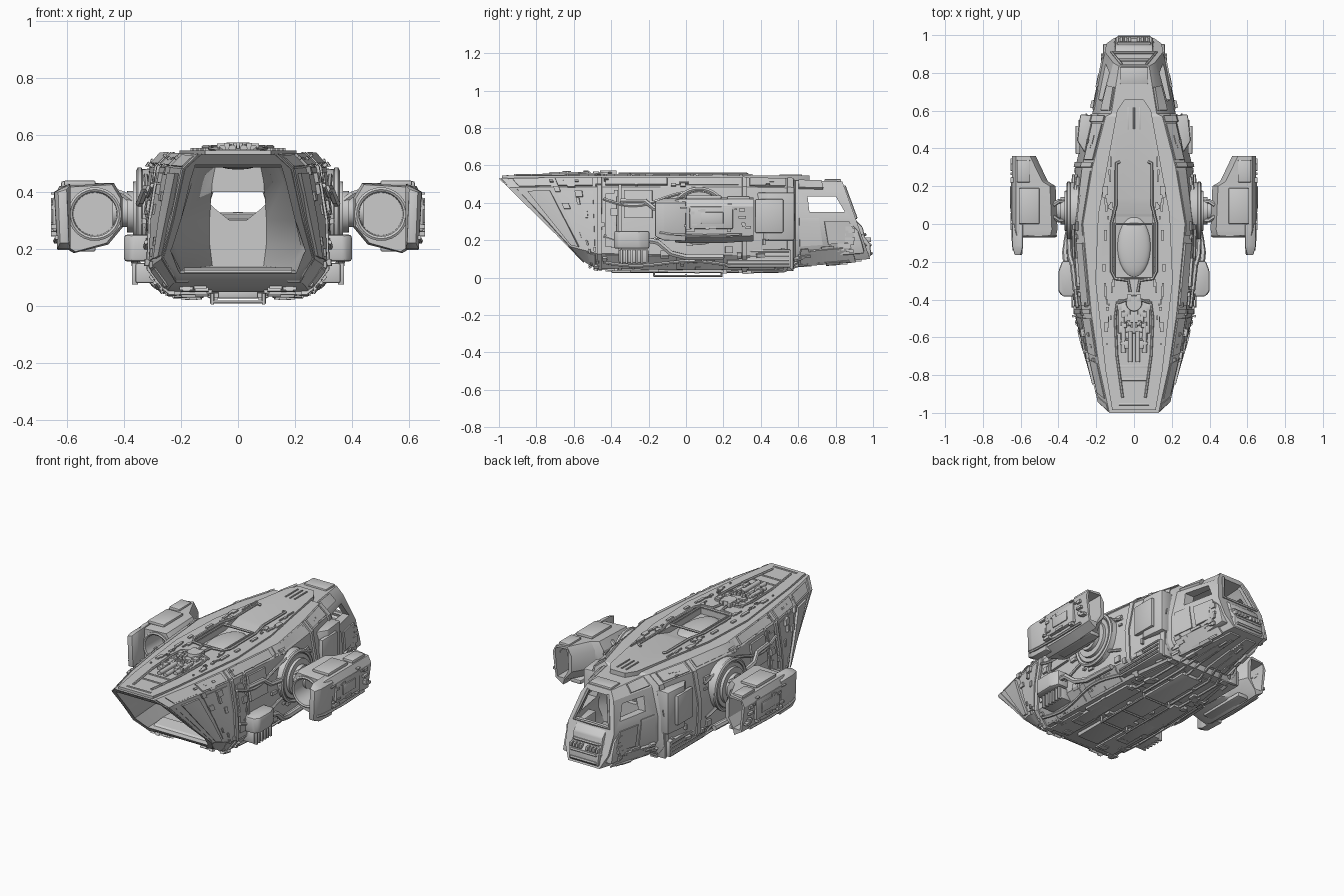
import bpy, bmesh, random
from math import sin, cos, pi
from mathutils import Vector, Matrix

if "Cube" in bpy.data.objects:
    bpy.data.objects.remove(bpy.data.objects["Cube"])

random.seed(4)

def finish(name, bm, mirror=False):
    bmesh.ops.recalc_face_normals(bm, faces=bm.faces[:])
    me = bpy.data.meshes.new(name)
    bm.to_mesh(me); bm.free()
    ob = bpy.data.objects.new(name, me)
    bpy.context.collection.objects.link(ob)
    if mirror:
        m = ob.modifiers.new("mirror", 'MIRROR'); m.use_mirror_merge = False
    return ob

def loft(name, rings, mirror=False, bevel=0):
    bm = bmesh.new()
    vs = [[bm.verts.new(p) for p in r] for r in rings]
    n = len(vs[0])
    for a, b in zip(vs, vs[1:]):
        for i in range(n):
            bm.faces.new((a[i], a[(i+1) % n], b[(i+1) % n], b[i]))
    bm.faces.new(vs[0]); bm.faces.new(vs[-1])
    if bevel:
        bmesh.ops.recalc_face_normals(bm, faces=bm.faces[:])
        bmesh.ops.bevel(bm, geom=bm.edges[:], offset=bevel, segments=2, affect='EDGES', profile=.5)
    return finish(name, bm, mirror)

def prism(name, pts, axis, a, b, mirror=False, bevel=0):
    def at(p, c):
        q = list(p); q.insert(axis, c); return q
    return loft(name, [[at(p, a) for p in pts], [at(p, b) for p in pts]], mirror, bevel)

def box(name, x, y, z, mirror=False, bevel=.006):
    return prism(name, [(x[0], y[0]), (x[1], y[0]), (x[1], y[1]), (x[0], y[1])], 2, z[0], z[1], mirror, bevel)

def cyl(name, c, r1, r2, depth, axis='X', mirror=False, seg=40):
    bm = bmesh.new()
    rot = {'X': Matrix.Rotation(pi/2, 4, 'Y'), 'Y': Matrix.Rotation(-pi/2, 4, 'X'), 'Z': Matrix()}[axis]
    bmesh.ops.create_cone(bm, cap_ends=True, segments=seg, radius1=r1, radius2=r2, depth=depth,
                          matrix=Matrix.Translation(c) @ rot)
    return finish(name, bm, mirror)

def pipe(name, pts, r=.007, mirror=False, closed=False):
    cu = bpy.data.curves.new(name, 'CURVE'); cu.dimensions = '3D'
    cu.bevel_depth = r; cu.bevel_resolution = 1; cu.use_fill_caps = True
    sp = cu.splines.new('POLY'); sp.points.add(len(pts)-1); sp.use_cyclic_u = closed
    for p, q in zip(sp.points, pts): p.co = (*q, 1)
    tmp = bpy.data.objects.new(name, cu)
    bpy.context.collection.objects.link(tmp)
    bm = bmesh.new()
    bm.from_mesh(tmp.evaluated_get(bpy.context.evaluated_depsgraph_get()).to_mesh())
    bpy.data.objects.remove(tmp)
    return finish(name, bm, mirror)

def cut(ob, cutter, keep=False):
    m = ob.modifiers.new("cut", 'BOOLEAN'); m.operation = 'DIFFERENCE'; m.object = cutter; m.solver = 'EXACT'
    bpy.context.view_layer.objects.active = ob
    bpy.ops.object.modifier_apply(modifier=m.name)
    if not keep: bpy.data.objects.remove(cutter)

# Hull stations: y, shear, half widths (roof, shoulder, waist, lower, belly), roof z, belly z
HULL = [(-1, 1.02, .13, .185, .225, .26, .215, .53, .09), (-.75, .5, .185, .235, .27, .29, .235, .535, .07),
        (-.48, 0, .225, .275, .305, .31, .25, .535, .05), (0, 0, .27, .31, .33, .32, .25, .535, .04),
        (.3, 0, .22, .275, .31, .30, .24, .535, .04), (.57, 0, .15, .215, .25, .25, .2, .53, .045),
        (.585, 0, .12, .18, .22, .22, .17, .52, .07), (.83, .36, .08, .11, .155, .145, .105, .515, .1)]
BAY = [(-1.06, 1.02, .15, .165, .2, .235, .205, .495, .11), (-.45, .1, .15, .17, .2, .24, .2, .485, .125),
       (0, 0, .14, .16, .2, .22, .18, .485, .13), (.5, 0, .08, .09, .1, .1, .09, .485, .14),
       (.6, 0, .08, .12, .17, .17, .13, .485, .18), (.8, .36, .07, .09, .12, .12, .09, .485, .2)]

def half(s):
    y, sh, a, b, c, d, e, zt, zb = s
    prof = [(a, zt), (b, zt-.05), (c, .3), (d, zb+.08), (e, zb)]
    return [Vector((x, y+(.53-z)*sh, z)) for x, z in prof]

def ring(s):
    h = half(s)
    return h + [Vector((-p.x, p.y, p.z)) for p in reversed(h)]

hull = loft("hull", [ring(s) for s in HULL])
cut(hull, loft("bay_cutter", [ring(s) for s in BAY]))
cut(hull, prism("windshield_cutter", [(-.065, .485), (.065, .485), (.115, .32), (-.115, .32)], 1, .77, 1.1))
cut(hull, prism("side_window_cutter", [(.65, .435), (.8, .435), (.85, .35), (.66, .35)], 0, -.4, .4))

# Raised roof spine with a sunken hatch
side = [(.05, .66), (.09, .6), (.19, .05), (.205, -.3), (.15, -.78), (.115, -.985)]
spine = prism("roof_spine", side + [(-x, y) for x, y in reversed(side)], 2, .515, .545)
well = prism("well_cutter", [(.02, .51), (.22, .57), (-.28, .57), (-.28, .51)], 0, -.095, .095)
cut(hull, well, True); cut(spine, well)
bm = bmesh.new()
bmesh.ops.create_uvsphere(bm, u_segments=32, v_segments=16, radius=1,
    matrix=Matrix.Translation((0, -.12, .508)) @ Matrix.Diagonal((.088, .16, .03, 1)))
finish("roof_hatch_dome", bm)

# Plates that follow the hull surface; t runs 0 roof edge .. 4 belly edge .. 5 keel
def hull_pt(y, t):
    k = max(i for i in range(len(HULL)-1) if HULL[i][0] <= y or i == 0)
    a, b = HULL[k], HULL[k+1]
    f = (y-a[0])/(b[0]-a[0])
    h = half([p+(q-p)*f for p, q in zip(a, b)])
    h.append(Vector((0, h[4].y, h[4].z)))
    i = min(int(t), 4)
    return h[i].lerp(h[i+1], t-i)

def hull_off(y, t, d):
    p, e = hull_pt(y, t), .004
    n = (hull_pt(y+e, t)-hull_pt(y-e, t)).cross(hull_pt(y, min(t+.05, 5))-hull_pt(y, max(t-.05, 0))).normalized()
    return p + n*d*(1 if n.dot(p-Vector((0, p.y, .3))) > 0 else -1)

def plate(name, y0, y1, t0, t1, d=.01):
    ys = [y0+(y1-y0)*i/6 for i in range(7)] if y1-y0 > .08 else [y0, y1]
    ts = [t0] + [i for i in range(6) if t0+.02 < i < t1-.02] + [t1]
    rings = []
    for y in ys:
        rings.append([hull_off(y, t, d) for t in ts] + [hull_off(y, t, -.008) for t in reversed(ts)])
    return loft(name, rings, True)

for i, (y0, y1) in enumerate([(-.99, -.955), (-.475, -.45), (-.36, -.345), (.3, .325), (.54, .569)]):
    plate(f"hull_rib_{i}", y0, y1, .05, 4.2, .01 if i else .006)
plates = [(-.93, -.74, .15, .9), (-.7, -.5, .1, .9), (-.43, -.1, .1, .85), (-.06, .28, .1, .8), (.34, .53, .1, .9),
          (-.9, -.76, 1.1, 2.9), (-.72, -.5, 1.1, 2.85), (-.43, -.37, 1.2, 2.8), (-.33, -.18, 1.1, 1.9),
          (-.43, -.1, 3.05, 3.9), (-.05, .2, 3.0, 3.9), (.6, .72, .1, .9), (.6, .68, 1.9, 2.9), (.7, .8, 2.0, 2.9),
          (.6, .78, 3.1, 4), (-.66, -.5, 3.1, 3.9), (-.45, -.2, 4.1, 4.6), (-.15, .2, 4.1, 4.5), (.24, .52, 4.1, 4.7),
          (.6, .8, 4.2, 4.8)]
for i, p in enumerate(plates):
    plate(f"armour_plate_{i}", *p, d=.005 + .004*(i % 3))
for i in range(110):
    y, t = random.uniform(-.75, .76), random.uniform(.15, 4.7)
    if y > .6 and t < 2.3: continue
    plate(f"surface_detail_{i}", y, y+random.uniform(.012, .05), t, t+random.uniform(.06, .2), random.uniform(.01, .02))
for t in (1.35, 2.45, 3.5):
    pipe(f"side_conduit_{t}", [hull_off(-.44+.05*i, t+.2*sin(i*.5), .012) for i in range(15)], .009, True)

# Shoulder and lower equipment blocks beside the hull
prism("shoulder_block", [(.2, .575), (.285, .58), (.3, .44), (.25, .36)], 2, .2, .455, True, .008)
box("shoulder_panel", (.285, .31), (.37, .52), (.24, .42), True)
box("lower_side_block", (.2, .285), (.22, .56), (.055, .15), True)
for i in range(4):
    pipe(f"lower_rail_{i}", [(.288, .22, .07+.023*i), (.288, .55, .07+.023*i)], .006, True)
box("rear_frame", (.2, .262), (.555, .575), (.045, .32), True)
prism("front_pod", [(.3, -.385), (.375, -.385), (.4, -.36), (.4, -.25), (.38, -.195), (.3, -.195)], 2, .155, .25, True, .012)
box("pod_grille", (.28, .36), (-.36, -.2), (.08, .15), True, .008)
for i in range(6):
    y = -.35+.027*i
    box(f"grille_fin_{i}", (.35, .372), (y, y+.012), (.075, .15), True, .002)
pipe("pod_hose", [(.36, -.2, .2), (.365, -.15, .19), (.355, -.08, .13), (.34, .0, .11), (.33, .2, .11)], .016, True)
pipe("upper_hose", [(.31, -.35, .41), (.325, -.22, .41), (.34, -.17, .37), (.345, -.08, .36)], .014, True)

# Engine pivots
for i, (r, x0, x1) in enumerate([(.155, .28, .338), (.135, .3, .352), (.11, .3, .368), (.075, .3, .39), (.055, .3, .44)]):
    cyl(f"engine_pivot_{i}", ((x0+x1)/2, .07, .33), r, r*.96, x1-x0, 'X', True)
pipe("pivot_collar", [(.345, .07+.145*cos(a*pi/16), .33+.145*sin(a*pi/16)) for a in range(32)], .012, True, True)
for s in (-1, 1):
    pipe(f"pivot_actuator_{s}", [(.36, .07+s*.05, .36), (.4, .07+s*.05, .39), (.43, .07+s*.03, .4)], .012, True)

# Nacelles
def nac(y, x0, x1, z0, z1):
    return [(x, y, z) for x, z in [(x0+.03, z1), (x1-.02, z1-.01), (x1, z1-.05), (x1-.02, z0+.03),
            (x1-.07, z0), (x0+.05, z0+.03), (x0, z0+.09), (x0, z1-.05)]]
nacelle = loft("nacelle", [nac(-.06, .412, .64, .19, .425), nac(-.03, .405, .645, .185, .43), nac(.2, .415, .646, .185, .43),
                           nac(.225, .455, .646, .187, .43), nac(.265, .475, .646, .19, .43), nac(.36, .52, .646, .195, .43)])
cut(nacelle, cyl("intake_cutter", (.502, -.06, .322), .083, .075, .3, 'Y'))
cut(nacelle, prism("exhaust_cutter", [(.545, .415), (.625, .41), (.63, .38), (.615, .235), (.57, .235), (.54, .29)], 1, .13, .5))
nacelle.modifiers.new("mirror", 'MIRROR').use_mirror_merge = False
loft("nacelle_outer_blade", [[(.592, -.165, .22), (.625, -.165, .22), (.632, -.165, .4), (.6, -.165, .41)],
                             [(.588, -.12, .2), (.634, -.12, .2), (.644, -.12, .4), (.588, -.12, .425)],
                             [(.588, 0, .195), (.634, 0, .195), (.646, 0, .4), (.588, 0, .43)]], True, .005)
pipe("intake_lip", [(.502+.086*cos(a*pi/16), -.062, .322+.086*sin(a*pi/16)) for a in range(32)], .009, True, True)
box("nacelle_side_plate", (.62, .65), (.02, .25), (.26, .38), True)
box("nacelle_side_hatch", (.645, .656), (.08, .2), (.29, .35), True, .003)
box("nacelle_top_plate", (.5, .61), (.0, .19), (.42, .44), True)
box("nacelle_top_box", (.55, .62), (.22, .34), (.415, .437), True)
box("nacelle_belly_plate", (.5, .57), (.0, .3), (.19, .215), True)
pipe("nacelle_hose", [(.635, -.14, .24), (.64, -.08, .23), (.64, .1, .225), (.638, .3, .23)], .008, True)
for i in range(24):
    y, z = random.uniform(-.05, .32), random.uniform(.24, .4)
    box(f"nacelle_detail_{i}", (.625, .655), (y, y+random.uniform(.01, .04)), (z, z+random.uniform(.006, .02)), True, 0)

# Roof pipes, hatch frame and machinery
pipe("roof_rail", [(.075, .33, .55), (.095, .32, .556), (.095, .1, .556), (.12, .0, .556), (.12, -.25, .556),
                   (.1, -.29, .556), (.03, -.3, .556), (.02, -.36, .555)], .008, True)
pipe("hatch_frame", [(-.1, 0, .552), (.1, 0, .552), (.1, -.285, .552), (-.1, -.285, .552)], .008, closed=True)
for x in (.0, .03):
    box(f"roof_vent_{x}", (x-.004, x+.004), (.5, .62), (.54, .551), True, .002)
box("machinery_base", (-.085, .085), (-.58, -.4), (.535, .553))
cyl("machinery_drum", (0, -.42, .555), .045, .04, .036, 'Z')
for i, x in enumerate((.02, .055)):
    cyl(f"machinery_tank_{i}", (x, -.6-.05*(1-i), .552), .013, .013, .16, 'Y', True, 16)
for i in range(22):
    x, y = random.uniform(0, .07), random.uniform(-.66, -.4)
    box(f"machinery_block_{i}", (x, x+random.uniform(.01, .03)), (y, y+random.uniform(.01, .05)), (.54, random.uniform(.555, .574)), True, .002)
for i in range(30):
    x, y = random.uniform(.1, .15), random.uniform(-.75, .4)
    if abs(x) < .2-.25*max(y, 0):
        box(f"roof_detail_{i}", (x, x+random.uniform(.006, .02)), (y, y+random.uniform(.01, .06)), (.535, .553), True, 0)
pipe("machinery_hose", [(.03, -.4, .56), (.09, -.42, .556), (.1, -.5, .553), (.09, -.7, .55), (.06, -.92, .548)], .007, True)
for y in (-.76, -.83, -.96):
    box(f"roof_seam_{y}", (-.08, .08), (y, y+.012), (.54, .549), bevel=.002)

# Cockpit brow, nose and interior
box("cockpit_brow", (-.075, .075), (.74, .83), (.505, .527))
prism("nose_block", [(.86, .3), (.905, .31), (.945, .27), (.955, .22), (.985, .18), (.99, .12), (.97, .1), (.86, .11)], 0, -.1, .1, bevel=.008)
prism("nose_cheek", [(.72, .3), (.88, .29), (.92, .25), (.94, .19), (.955, .13), (.72, .11)], 0, .1, .165, True, .008)
for i, (y, z) in enumerate([(.991, .13), (.985, .175), (.958, .23)]):
    pipe(f"nose_bar_{i}", [(-.1, y-.03, z), (-.08, y, z), (.08, y, z), (.1, y-.03, z)], .009)
for i in range(4):
    box(f"nose_lamp_{i}", (.015+.022*i, .03+.022*i), (.95, .99), (.19, .215), True, .003)
for i in range(24):
    y, z = random.uniform(.72, .89), random.uniform(.13, .26)
    box(f"cheek_detail_{i}", (.15, .176), (y, y+random.uniform(.01, .04)), (z, z+random.uniform(.008, .03)), True, 0)
pipe("windshield_frame", [(.065, .845, .49), (.118, .908, .32), (0, .908, .32)], .009, True)
box("bulkhead_lintel", (-.11, .11), (.5, .52), (.4, .495), bevel=0)
prism("cockpit_console", [(-.1, .14), (.1, .14), (.1, .36), (.08, .34), (.03, .3), (-.03, .3), (-.08, .34), (-.1, .36)], 1, .5, .53)
prism("bay_ramp_lip", [(-.56, .1), (-.45, .1), (-.45, .135), (-.53, .125)], 0, -.19, .19)

# Belly skids and keel equipment
pipe("belly_skid", [(.09, -.17, .045), (.09, -.17, .009), (.09, .19, .009), (.09, .19, .045)], .008, True)
for y in (-.17, .0, .19):
    pipe(f"skid_crossbar_{y}", [(-.09, y, .014), (.09, y, .014)], .006)
box("keel_box", (-.07, .07), (-.4, .5), (.026, .06))
box("keel_side_box", (.12, .2), (-.3, .1), (.028, .06), True)
for x in (.04, .1, .16):
    pipe(f"belly_pipe_{x}", [(x, .2, .035), (x, .52, .035), (x*.8, .6, .065), (x*.7, .8, .085)], .009, True)

bpy.ops.object.select_all(action='SELECT')
bpy.context.view_layer.objects.active = hull
bpy.ops.object.shade_smooth_by_angle(angle=.5)
